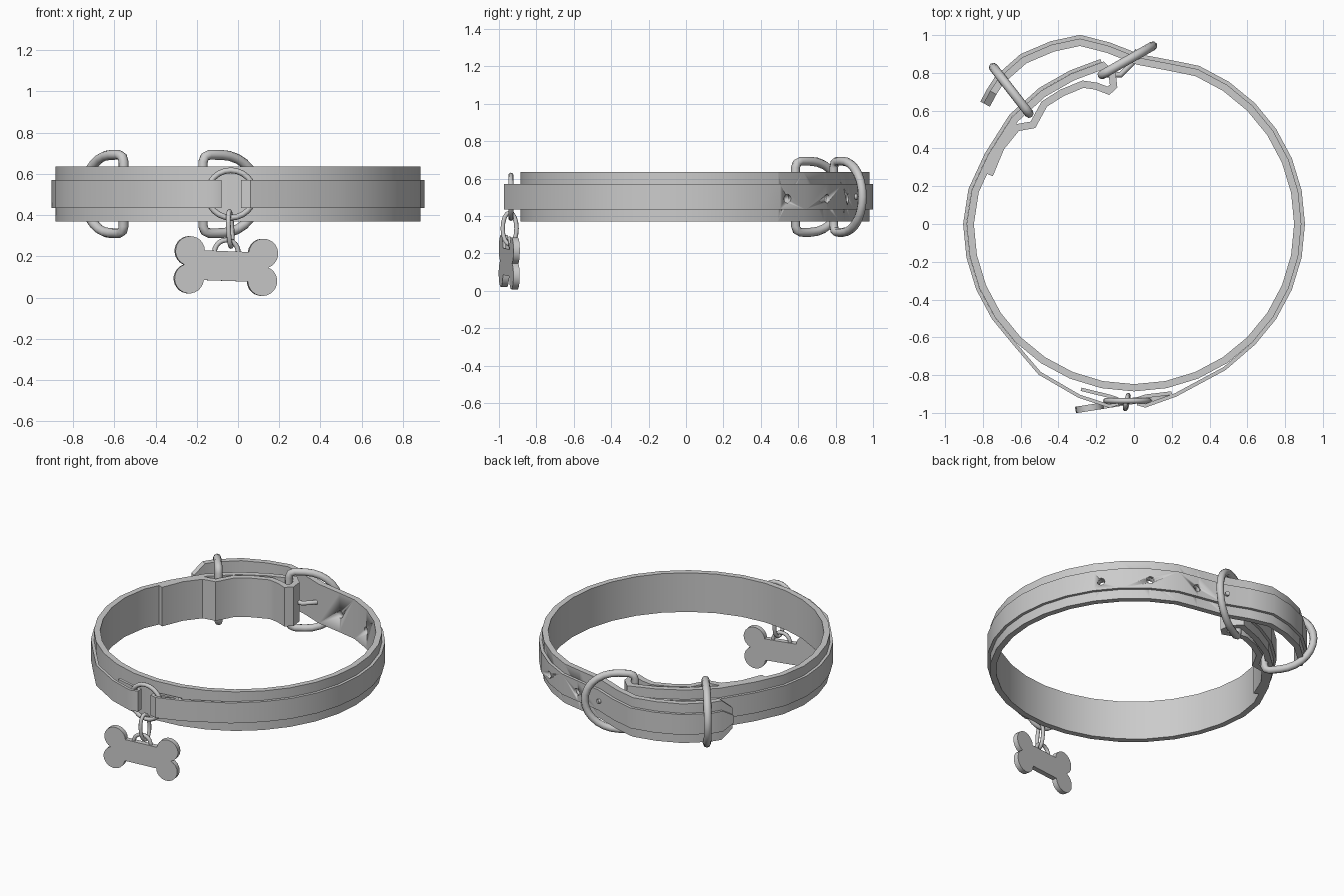
import bpy, bmesh, math
from mathutils import Vector, Matrix

if "Cube" in bpy.data.objects:
    bpy.data.objects.remove(bpy.data.objects["Cube"])

ZC = 0.5025
STEP = math.radians(11.25)


def finish(name, bm, angle=35):
    bmesh.ops.recalc_face_normals(bm, faces=bm.faces)
    me = bpy.data.meshes.new(name)
    bm.to_mesh(me)
    bm.free()
    ob = bpy.data.objects.new(name, me)
    bpy.context.collection.objects.link(ob)
    smooth(ob, angle)
    return ob


def smooth(ob, angle=35):
    bpy.ops.object.select_all(action='DESELECT')
    ob.select_set(True)
    bpy.context.view_layer.objects.active = ob
    bpy.ops.object.shade_smooth_by_angle(angle=math.radians(angle))


def offset(path, d):
    """Shift a plan path to its right-hand side with mitred corners."""
    pts = [Vector(p) for p in path]
    out = []
    for i, p in enumerate(pts):
        a = (p - pts[i - 1]).normalized() if i else (pts[1] - p).normalized()
        b = (pts[i + 1] - p).normalized() if i < len(pts) - 1 else a
        t = (a + b).normalized()
        k = d / max(t.dot(b), 0.6)
        out.append((p.x + t.y * k, p.y - t.x * k))
    return out


def strip(name, path, thick, half, tip=None):
    """Flat strap standing on edge along a plan path."""
    bm = bmesh.new()
    inner, outer = offset(path, -thick / 2), offset(path, thick / 2)
    rings = []
    for i, (a, b) in enumerate(zip(inner, outer)):
        h = tip if tip and i == len(path) - 1 else half
        rings.append([bm.verts.new((p[0], p[1], ZC + s * h))
                      for p, s in ((a, -1), (b, -1), (b, 1), (a, 1))])
    for r, q in zip(rings, rings[1:]):
        for j in range(4):
            bm.faces.new((r[j], r[(j + 1) % 4], q[(j + 1) % 4], q[j]))
    bm.faces.new(rings[0])
    bm.faces.new(rings[-1])
    return finish(name, bm)


def tube(name, pts, r, cyclic=True):
    """Round wire along a 3D polyline."""
    cu = bpy.data.curves.new(name, 'CURVE')
    cu.dimensions = '3D'
    cu.bevel_depth = r
    cu.bevel_resolution = 2
    cu.use_fill_caps = True
    sp = cu.splines.new('POLY')
    sp.points.add(len(pts) - 1)
    for p, co in zip(sp.points, pts):
        p.co = (*co, 1)
    sp.use_cyclic_u = cyclic
    ob = bpy.data.objects.new(name, cu)
    bpy.context.collection.objects.link(ob)
    bpy.ops.object.select_all(action='DESELECT')
    ob.select_set(True)
    bpy.context.view_layer.objects.active = ob
    bpy.ops.object.convert(target='MESH')
    smooth(bpy.context.object, 50)


def oval(c, u, v, n=24):
    c, u, v = Vector(c), Vector(u), Vector(v)
    return [c + u * math.cos(2 * math.pi * i / n) + v * math.sin(2 * math.pi * i / n)
            for i in range(n)]


def d_ring(name, a, b):
    """D-shaped wire: straight upright bar at a, curved end at b."""
    a, d = Vector(a), Vector(b) - Vector(a)
    n = 14
    prof = [(0, -0.155), (0, 0.155), (0.01, 0.18), (0.035, 0.19)]
    prof += [(0.1 + (d.length - 0.1) * math.sin(math.pi * i / n), 0.19 * math.cos(math.pi * i / n))
             for i in range(n + 1)]
    prof += [(0.035, -0.19), (0.01, -0.18)]
    d.normalize()
    tube(name, [(a.x + d.x * t, a.y + d.y * t, ZC + z) for t, z in prof], 0.024)


def circle(i0, i1, r=0.867):
    return [(r * math.cos(i * STEP), r * math.sin(i * STEP)) for i in range(i0, i1)]


# plan paths: folded flap, overlapped left side, loose tongue
flap = [(-0.765, 0.26), (-0.705, 0.405), (-0.62, 0.51), (-0.535, 0.525), (-0.475, 0.635),
        (-0.38, 0.695), (-0.27, 0.74), (-0.2, 0.73), (-0.135, 0.705), (-0.108, 0.73),
        (-0.115, 0.79)]
left = [(-0.165, 0.838), (-0.325, 0.778), (-0.48, 0.69), (-0.63, 0.555),
        (-0.757, 0.355), (-0.84, 0.175)]
tongue = [(0.2, 0.828), (0.02, 0.862), (-0.14, 0.925), (-0.286, 0.962), (-0.43, 0.931),
          (-0.58, 0.867), (-0.705, 0.757), (-0.745, 0.695), (-0.78, 0.63)]

# wide base strap
strap = strip("base_strap", flap + left + circle(16, 39) + tongue, 0.038, 0.1325, 0.07)

# narrow raised bands, each folded back behind the front ring
band_l = strip("raised_band_left", offset(left + circle(16, 21), 0.0285) +
               [(-0.5, -0.79), (-0.29, -0.912), (-0.13, -0.964), (-0.09, -0.952),
                (-0.09, -0.925), (-0.13, -0.912), (-0.28, -0.875)], 0.018, 0.069)
band_r = strip("raised_band_right",
               [(0.2, -0.895), (0.06, -0.912), (0.025, -0.925), (0.025, -0.952), (0.06, -0.962),
                (0.22, -0.905), (0.48, -0.765)] +
               offset(circle(28, 39) + tongue, 0.0285), 0.019, 0.069, 0.025)

# punched holes
bm = bmesh.new()
for deg in (37, 56.5, 76):
    m = (Matrix.Rotation(math.radians(deg), 4, 'Z') @ Matrix.Translation((0.87, 0, ZC - 0.01))
         @ Matrix.Rotation(math.pi / 2, 4, 'Y'))
    bmesh.ops.create_cone(bm, cap_ends=True, segments=12, radius1=0.024, radius2=0.024,
                          depth=0.2, matrix=m)
cutter = finish("hole_cutter", bm)
cutter.hide_render = True
for ob in (strap, band_r):
    mod = ob.modifiers.new("holes", 'BOOLEAN')
    mod.object = cutter
    mod.operation = 'DIFFERENCE'
    mod.solver = 'EXACT'
    bpy.ops.object.select_all(action='DESELECT')
    ob.select_set(True)
    bpy.context.view_layer.objects.active = ob
    bpy.ops.object.modifier_apply(modifier=mod.name)
bpy.data.objects.remove(cutter)

# buckle, keeper and pin
d_ring("buckle", (-0.17, 0.79), (0.10, 0.943))
d_ring("keeper", (-0.555, 0.585), (-0.745, 0.83))
tube("buckle_pin", [(-0.15, 0.79, ZC), (-0.07, 0.79, ZC), (-0.01, 0.85, ZC), (0.02, 0.92, ZC)],
     0.015, False)

# front ring and hanging link
tube("front_ring", oval((-0.035, -0.936, ZC), (0.115, 0, 0), (0, 0, 0.115)), 0.014)
tube("tag_link", oval((-0.038, -0.943, 0.333), (0.008, 0.037, 0), (-0.004, 0, 0.085), 16), 0.012)

# bone tag
R, LX, LZ = 0.072, 0.18, 0.067
a0, a1 = math.radians(176), -math.asin(LZ / R)
arc = [(LX + R * math.cos(a0 + (a1 - a0) * i / 16), LZ + R * math.sin(a0 + (a1 - a0) * i / 16))
       for i in range(17)]
arc += [(x, -z) for x, z in arc[-2::-1]]
outline = arc + [(-x, -z) for x, z in arc]
place = (Matrix.Translation((-0.059, -0.945, 0.153)) @ Matrix.Rotation(math.radians(9), 4, 'Z')
         @ Matrix.Rotation(math.radians(2), 4, 'Y'))
bm = bmesh.new()
face = bm.faces.new([bm.verts.new((x, -0.017, z)) for x, z in outline])
ext = bmesh.ops.extrude_face_region(bm, geom=[face])
bmesh.ops.translate(bm, vec=(0, 0.034, 0),
                    verts=[v for v in ext['geom'] if isinstance(v, bmesh.types.BMVert)])
bm.transform(place)
finish("bone_tag", bm)

# half-round eyelet on top of the tag
tube("tag_eyelet", [place @ Vector((0.058 * math.cos(math.pi * i / 12), 0,
                                    0.068 + 0.058 * math.sin(math.pi * i / 12)))
                    for i in range(13)], 0.012, False)
